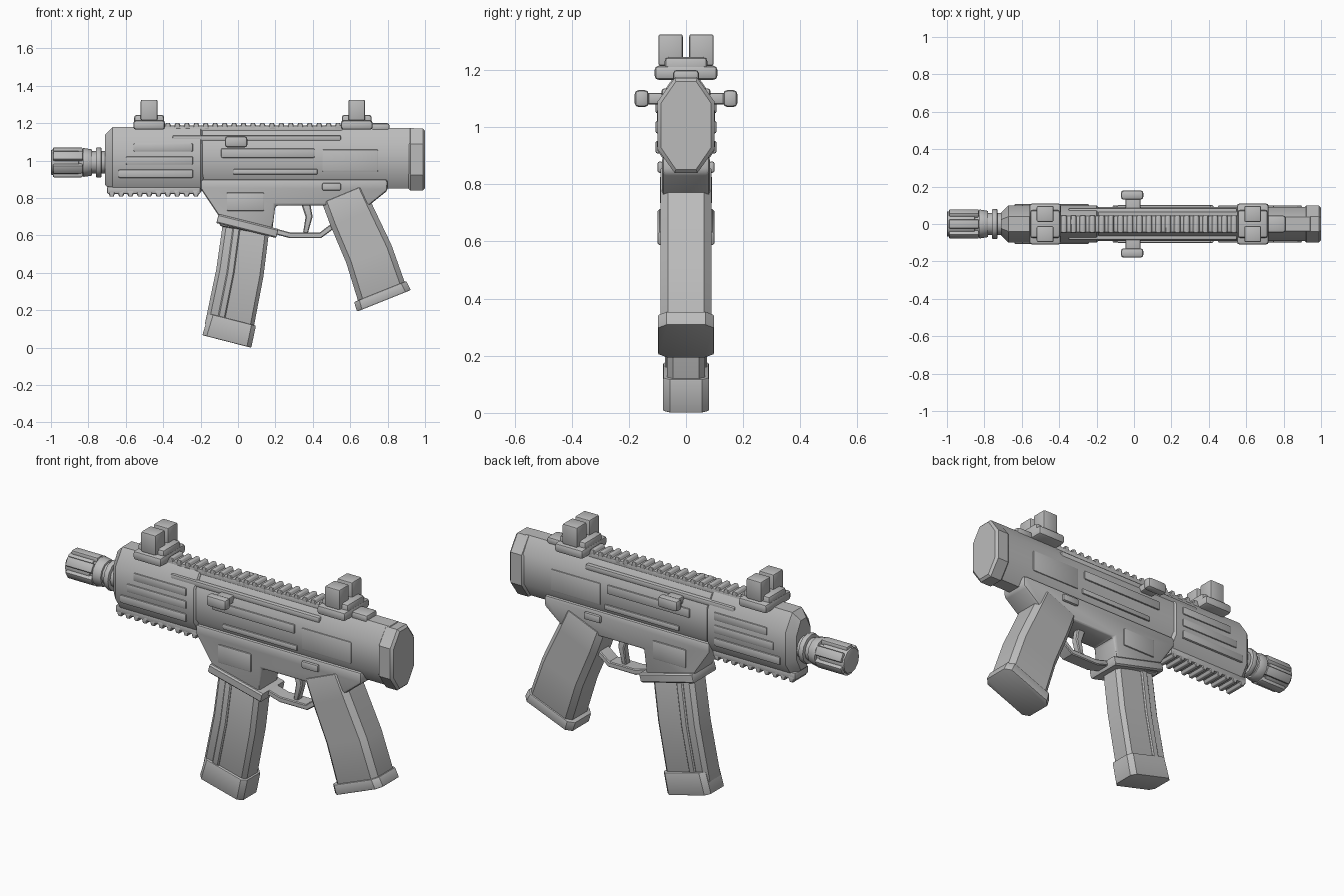
import bpy, bmesh, math
from mathutils import Matrix, Vector

if "Cube" in bpy.data.objects:
    bpy.data.objects.remove(bpy.data.objects["Cube"], do_unlink=True)

GREY = (0.5, 0.5, 0.5, 1)
material = bpy.data.materials.new("plain_grey")
material.use_nodes = True
material.diffuse_color = GREY
material.node_tree.nodes["Principled BSDF"].inputs["Base Color"].default_value = GREY
parts = []


def finish(name, bm, bevel=0.0, mirror=False):
    """Bevel the hard edges, then turn the mesh into an object."""
    bmesh.ops.recalc_face_normals(bm, faces=bm.faces)
    if bevel:
        hard = [e for e in bm.edges if e.calc_face_angle(0) > math.radians(50)]
        bmesh.ops.bevel(bm, geom=hard, offset=bevel, segments=2, profile=0.5,
                        affect='EDGES', clamp_overlap=True)
    mesh = bpy.data.meshes.new(name)
    bm.to_mesh(mesh)
    bm.free()
    mesh.materials.append(material)
    part = bpy.data.objects.new(name, mesh)
    bpy.context.collection.objects.link(part)
    if mirror:
        modifier = part.modifiers.new("both_sides", 'MIRROR')
        modifier.use_axis = (False, True, False)
        modifier.use_clip = False
        modifier.use_mirror_merge = False
    parts.append(part)
    return part


def skin(name, rings, bevel=0.0):
    """Join rings with equal point counts into a closed surface."""
    bm = bmesh.new()
    loops = [[bm.verts.new(point) for point in ring] for ring in rings]
    for first, second in zip(loops, loops[1:]):
        for i in range(len(first)):
            bm.faces.new((first[i - 1], first[i], second[i], second[i - 1]))
    bm.faces.new(loops[0])
    bm.faces.new(loops[-1])
    return finish(name, bm, bevel)


def box(name, centre, size, bevel=0.008, mirror=False):
    bm = bmesh.new()
    bmesh.ops.create_cube(bm, size=1, matrix=Matrix.Translation(centre) @ Matrix.Diagonal((*size, 1)))
    return finish(name, bm, bevel, mirror)


def tube(name, start, end, radius, end_radius):
    """Round part on the barrel axis."""
    bm = bmesh.new()
    place = Matrix.Translation(((start + end) / 2, 0, AXIS)) @ Matrix.Rotation(math.pi / 2, 4, 'Y')
    bmesh.ops.create_cone(bm, cap_ends=True, segments=12, radius1=radius, radius2=end_radius,
                          depth=end - start, matrix=place)
    return finish(name, bm, 0.006)


def shell(name, start, end, low, high, half, nose):
    """Octagonal body along x whose two ends are drawn in by nose."""
    quarter = ((0.4, 0), (1, 0.25), (1, 0.75), (0.4, 1))
    outline = list(quarter) + [(-across, up) for across, up in reversed(quarter)]
    rings = []
    for x, inset in ((start, nose), (start + nose, 0), (end - nose, 0), (end, nose)):
        height = high - low - 2 * inset
        rings.append([(x, across * (half - inset), low + inset + up * height) for across, up in outline])
    return skin(name, rings)


def sweep(name, path, depth, end_depth, half, bevel=0.006):
    """Bar with chamfered section that follows a path of (x, z) points."""
    points = [Vector((x, 0, z)) for x, z in path]
    last = len(points) - 1
    rings = []
    for i, point in enumerate(points):
        along = (points[min(i + 1, last)] - points[max(i - 1, 0)]).normalized()
        across = Vector((-along.z, 0, along.x))
        d = (depth + (end_depth - depth) * i / last) / 2
        c = min(d, half) * 0.3
        corner = [(d, half - c), (d - c, half)]
        top = corner + [(-u, v) for u, v in reversed(corner)]
        ring = top + [(-u, -v) for u, v in top]
        rings.append([point + across * u + Vector((0, v, 0)) for u, v in ring])
    return skin(name, rings, bevel)


# Barrel and slotted muzzle
AXIS = 0.99
tube("barrel", -0.9, -0.6, 0.06, 0.06)
tube("barrel_collar", -0.76, -0.73, 0.08, 0.08)
tube("muzzle_collar", -0.83, -0.78, 0.078, 0.07)
tube("muzzle_core", -1, -0.85, 0.068, 0.068)
for i in range(6):
    rib = box(f"muzzle_rib_{i + 1}", (-0.91, 0, 0.065), (0.16, 0.05, 0.03))
    rib.rotation_euler.x = math.tau * i / 6
    rib.location.z = AXIS

# Main body
shell("handguard", start=-0.71, end=-0.16, low=0.83, high=1.18, half=0.1, nose=0.04)
shell("upper_receiver", start=-0.2, end=0.95, low=0.85, high=1.175, half=0.092, nose=0.01)
shell("end_cap", start=0.91, end=1, low=0.84, high=1.172, half=0.1, nose=0.012)

# Lower receiver: one profile given thickness
profile = [(-0.2, 0.9), (-0.2, 0.85), (-0.1, 0.7), (-0.1, 0.65), (0.18, 0.6), (0.2, 0.76),
           (0.7, 0.76), (0.8, 0.84), (0.8, 0.9)]
skin("lower_receiver", [[(x, y, z) for x, z in profile] for y in (-0.084, 0.084)], bevel=0.015)
sweep("magazine_well_lip", [(-0.11, 0.69), (0.21, 0.61)], 0.05, 0.05, half=0.1)

# Relief on both flanks
box("receiver_ridges", (0.16, 0.094, 1.04), (0.5, 0.014, 0.05), mirror=True)
box("lower_ridges", (0.2, 0.094, 0.94), (0.45, 0.014, 0.03), mirror=True)
box("rear_panels", (0.6, 0.09, 1), (0.3, 0.016, 0.12), mirror=True)
box("top_strips", (0.1, 0.07, 1.12), (0.9, 0.03, 0.03), mirror=True)
box("well_panels", (0.04, 0.084, 0.78), (0.2, 0.014, 0.1), mirror=True)
box("selectors", (0.5, 0.09, 0.86), (0.1, 0.02, 0.04), mirror=True)
for i in range(3):
    box(f"handguard_panels_{i + 1}", (-0.44 + i * 0.02, 0.098, 0.93 + i * 0.07),
        (0.4 - i * 0.04, 0.018, 0.045), mirror=True)

# Charging handles
box("handle_stems", (-0.005, 0.1, 1.1), (0.08, 0.1, 0.04), mirror=True)
box("charging_handles", (-0.01, 0.155, 1.1), (0.12, 0.05, 0.06), bevel=0.015, mirror=True)


def toothed_rail(name, start, end, z, up, half):
    """Rail whose teeth point up (1) or down (-1)."""
    box(name, ((start + end) / 2, 0, z), (end - start, half * 2, 0.04))
    count = round((end - start) / 0.05)
    for i in range(count):
        x = start + (i + 0.5) * (end - start) / count
        sweep(f"{name}_tooth_{i + 1}", [(x, z), (x, z + up * 0.035)], 0.05, 0.02, half, bevel=0.003)


toothed_rail("top_rail", -0.4, 0.56, z=1.167, up=1, half=0.046)
toothed_rail("bottom_rail", -0.7, -0.2, z=0.842, up=-1, half=0.058)

# Sights: stepped clamp with a pair of posts
for name, x in (("front_sight", -0.475), ("rear_sight", 0.635)):
    box(f"{name}_clamp", (x, 0, 1.19), (0.17, 0.22, 0.05), bevel=0.015)
    box(f"{name}_saddle", (x, 0, 1.215), (0.16, 0.15, 0.06), bevel=0.015)
    box(f"{name}_posts", (x, 0.054, 1.27), (0.09, 0.086, 0.11), mirror=True)
box("rear_latch", (0.76, 0, 1.18), (0.1, 0.09, 0.04), bevel=0.012)

# Pistol grip with finger swells and foot
sweep("grip", [(0.56, 0.82), (0.61, 0.7), (0.7, 0.5), (0.78, 0.26)], 0.24, 0.27, half=0.09)
for i in range(3):
    x, z = 0.565 + i * 0.037, 0.57 - i * 0.11
    sweep(f"finger_swell_{i + 1}", [(x, z + 0.04), (x + 0.03, z - 0.04)], 0.06, 0.06, half=0.075, bevel=0.015)
sweep("grip_foot", [(0.76, 0.3), (0.78, 0.25)], 0.3, 0.31, half=0.098)

# Trigger and its guard
sweep("trigger", [(0.36, 0.78), (0.38, 0.7), (0.36, 0.61)], 0.05, 0.025, half=0.02)
sweep("trigger_guard", [(0.17, 0.63), (0.28, 0.6), (0.44, 0.6), (0.52, 0.66)], 0.03, 0.03, half=0.04)

# Curved magazine, side ribs and floor plate
curve = [(0.05, 0.7), (0.01, 0.4), (-0.05, 0.1)]
sweep("magazine", curve, 0.25, 0.26, half=0.066)
sweep("magazine_rib", [(x - 0.05, z) for x, z in curve], 0.04, 0.04, half=0.074)
sweep("floor_plate", [(-0.03, 0.15), (-0.06, 0.033)], 0.26, 0.27, half=0.08)

# Smooth shading with sharp edges kept
bpy.ops.object.select_all(action='DESELECT')
for part in parts:
    part.select_set(True)
bpy.context.view_layer.objects.active = parts[0]
bpy.ops.object.shade_smooth_by_angle(angle=math.radians(35))
